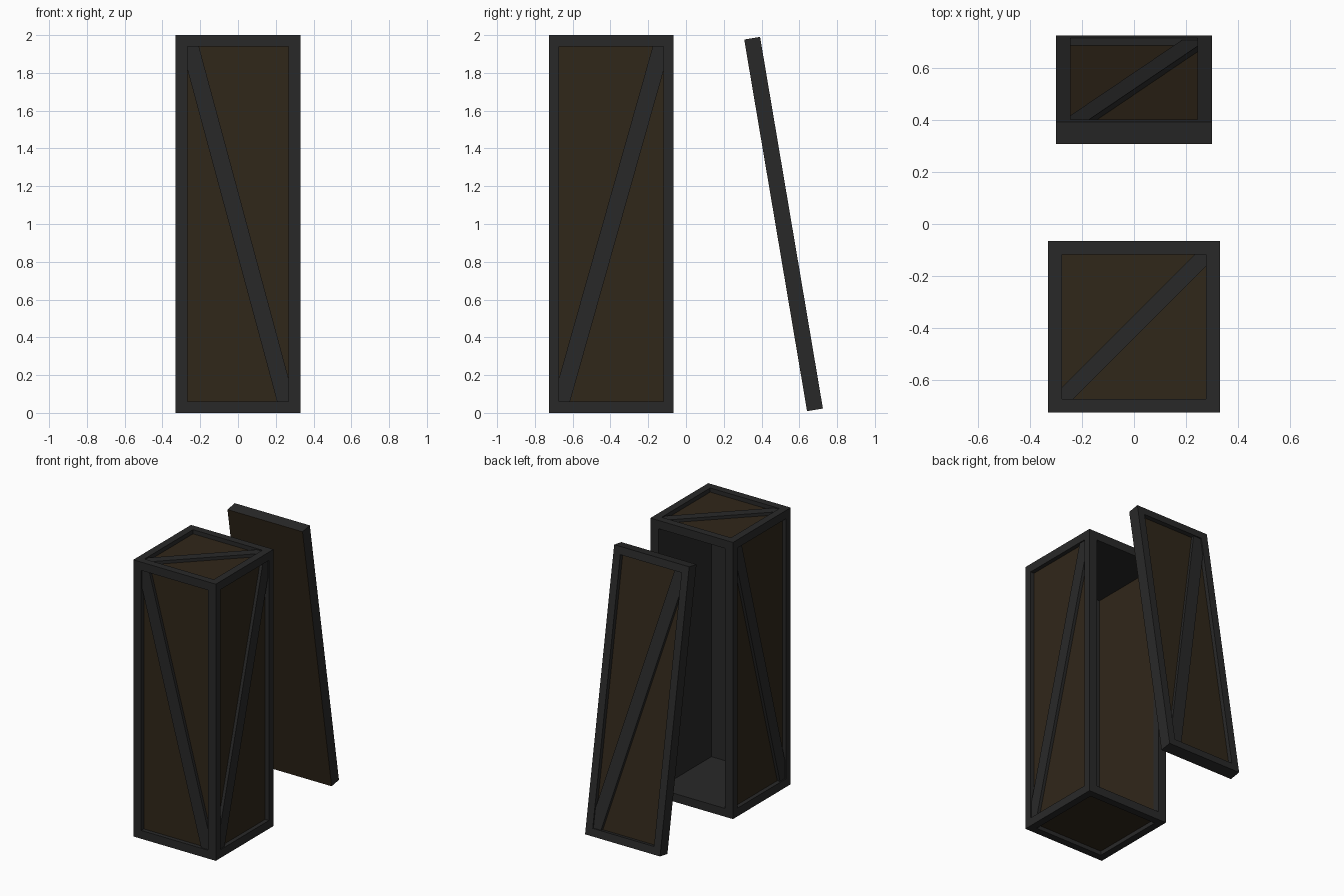
import bpy, bmesh
from math import radians
from mathutils import Matrix, Vector

if "Cube" in bpy.data.objects:
    bpy.data.objects.remove(bpy.data.objects["Cube"])

def material(name, rgb):
    m = bpy.data.materials.new(name)
    m.diffuse_color = (*rgb, 1)
    m.use_nodes = True
    m.node_tree.nodes["Principled BSDF"].inputs["Base Color"].default_value = m.diffuse_color
    return m

METAL = material("dark_metal", (0.022, 0.022, 0.022))
WOOD = material("brown_board", (0.030, 0.020, 0.010))

def finish(name, bm, mat, matrix=Matrix()):
    bmesh.ops.recalc_face_normals(bm, faces=bm.faces)
    me = bpy.data.meshes.new(name)
    bm.to_mesh(me)
    bm.free()
    ob = bpy.data.objects.new(name, me)
    bpy.context.collection.objects.link(ob)
    me.materials.append(mat)
    ob.matrix_world = matrix
    return ob

def add_box(bm, lo, hi):
    lo, hi = Vector(lo), Vector(hi)
    m = Matrix.Translation((lo + hi) / 2) @ Matrix.Diagonal((*(hi - lo), 1))
    bmesh.ops.create_cube(bm, size=1, matrix=m)

def box(name, lo, hi, mat, matrix=Matrix()):
    bm = bmesh.new()
    add_box(bm, lo, hi)
    return finish(name, bm, mat, matrix)

def brace(name, u, v, w, cut, place, flip=False, matrix=Matrix()):
    """Diagonal bar across opening u x v, between depths w; place maps (u,v,w) to xyz."""
    (u0, u1), (v0, v1), (a, b) = u, v, cut
    pts = [(u0, v0), (u0 + a, v0), (u1, v1 - b), (u1, v1), (u1 - a, v1), (u0, v0 + b)]
    if flip:
        pts = [(u0 + u1 - p, q) for p, q in pts]
    bm = bmesh.new()
    f = bm.faces.new([bm.verts.new(place(p, q, w[0])) for p, q in pts])
    ext = bmesh.ops.extrude_face_region(bm, geom=[f])["geom"]
    d = Vector(place(0, 0, w[1])) - Vector(place(0, 0, w[0]))
    bmesh.ops.translate(bm, vec=d, verts=[g for g in ext if isinstance(g, bmesh.types.BMVert)])
    return finish(name, bm, METAL, matrix)

# Crate dimensions
X, Y0, Y1, H = 0.33, -0.725, -0.065, 2.0
PX, PY, PZ = 0.063, 0.053, 0.06      # post and rail sizes
R, B = 0.03, 0.008                   # panel and brace recess
xi, yi0, yi1, zi = X - PX, Y0 + PY, Y1 - PY, H - PZ
RX = 0.053                           # width of side rails
xt = X - RX

# Crate frame: posts and rails
bm = bmesh.new()
for s in (-1, 1):
    for ya, yb in ((Y0, yi0), (yi1, Y1)):
        add_box(bm, (min(s * xi, s * X), ya, PZ), (max(s * xi, s * X), yb, zi))
for za, zb in ((0, PZ), (zi, H)):
    for ya, yb in ((Y0, yi0), (yi1, Y1)):
        add_box(bm, (-X, ya, za), (X, yb, zb))
    for s in (-1, 1):
        add_box(bm, (min(s * xt, s * X), yi0, za), (max(s * xt, s * X), yi1, zb))
finish("crate_frame", bm, METAL)

# Recessed boards: outer skin in brown, inner lining behind it
box("front_panel", (-xi, Y0 + R, PZ), (xi, Y0 + R + 0.012, zi), WOOD)
box("front_lining", (-xi, Y0 + R + 0.012, PZ), (xi, yi0, zi), METAL)
box("right_panel", (X - R - 0.015, yi0, PZ), (X - R, yi1, zi), WOOD)
box("right_lining", (xi, yi0, PZ), (X - R - 0.015, yi1, zi), METAL)
box("left_panel", (-X + R, yi0, PZ), (-xi, yi1, zi), WOOD)
for name, z_out, z_in in (("bottom", R, PZ), ("top", H - R, zi)):
    mid = (z_out + z_in) / 2
    for part, a, b, mat in (("panel", z_out, mid, WOOD), ("lining", mid, z_in, METAL)):
        box(f"{name}_{part}", (-xt, yi0, min(a, b)), (xt, yi1, max(a, b)), mat)

# Diagonal braces
brace("front_brace", (-xi, xi), (PZ, zi), (Y0 + B, Y0 + R), (0.06, 0.125),
      lambda u, v, w: (u, w, v), flip=True)
for name, s in (("right_brace", 1), ("left_brace", -1)):
    brace(name, (yi0, yi1), (PZ, zi), (X - B, X - R), (0.058, 0.125),
          lambda u, v, w, s=s: (s * w, u, v))
brace("top_brace", (-xt, xt), (yi0, yi1), (H - B, H - R), (0.045, 0.045),
      lambda u, v, w: (u, v, w))

# Detached lid leaning towards the open back
W, L, T, F = 0.30, 1.995 / 2, 0.083 / 2, 0.055
M = Matrix.Translation((0, 0.5175, 1.0)) @ Matrix.Rotation(radians(9.6), 4, 'X')
bm = bmesh.new()
for s in (-1, 1):
    add_box(bm, (min(s * W, s * (W - F)), -T, -L), (max(s * W, s * (W - F)), T, L))
    add_box(bm, (F - W, -T, min(s * L, s * (L - F))), (W - F, T, max(s * L, s * (L - F))))
finish("lid_frame", bm, METAL, M)
box("lid_panel", (F - W, -T, F - L), (W - F, T - R, L - F), WOOD, M)
box("lid_inner_board", (-W, -T - 0.002, -L), (W, -T, L), WOOD, M)
brace("lid_brace", (F - W, W - F), (F - L, L - F), (T - B, T - R), (0.06, 0.14),
      lambda u, v, w: (u, w, v), flip=True, matrix=M)
